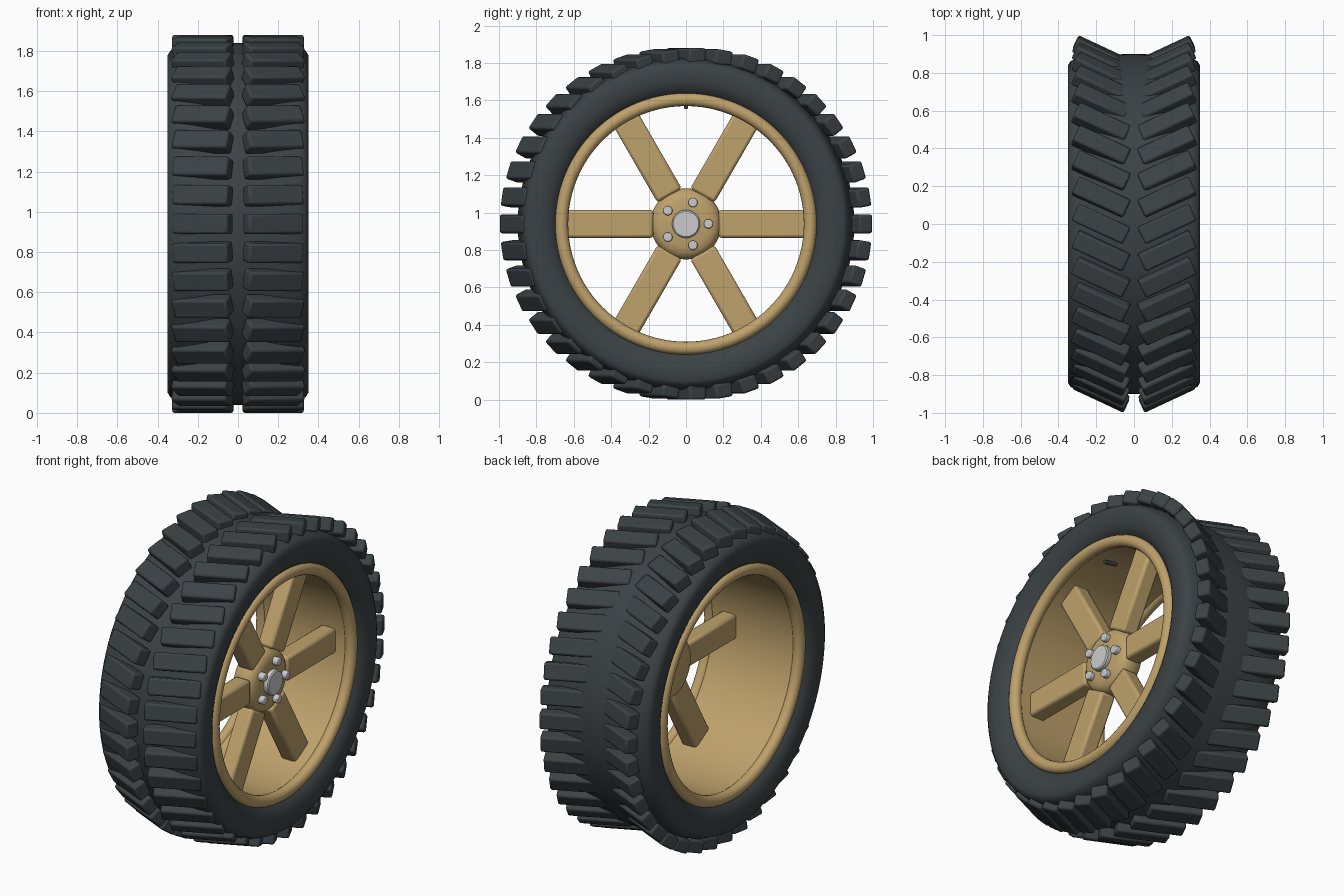
import bpy, bmesh
from math import sin, cos, pi, radians
from mathutils import Matrix, Vector

if "Cube" in bpy.data.objects:
    bpy.data.objects.remove(bpy.data.objects["Cube"])

CZ = 0.94  # axle height


def material(name, rgb):
    m = bpy.data.materials.new(name)
    m.diffuse_color = (*rgb, 1)
    m.use_nodes = True
    m.node_tree.nodes["Principled BSDF"].inputs["Base Color"].default_value = m.diffuse_color
    return m


RUBBER = material("rubber", (0.045, 0.055, 0.06))
GOLD = material("gold", (0.52, 0.36, 0.15))


def finish(name, bm, mat=None, bevel=0, segs=2, angle=35):
    bmesh.ops.recalc_face_normals(bm, faces=bm.faces)
    me = bpy.data.meshes.new(name)
    bm.to_mesh(me)
    bm.free()
    ob = bpy.data.objects.new(name, me)
    bpy.context.collection.objects.link(ob)
    ob.location.z = CZ
    if mat:
        me.materials.append(mat)
    if bevel:
        b = ob.modifiers.new("bevel", 'BEVEL')
        b.width, b.segments = bevel, segs
    bpy.ops.object.select_all(action='DESELECT')
    ob.select_set(True)
    bpy.context.view_layer.objects.active = ob
    bpy.ops.object.shade_smooth_by_angle(angle=radians(angle))
    return ob


def lathe(name, profile, mat=None, n=96, closed=True, angle=35):
    """Turn (x, radius) points around the x axle."""
    bm = bmesh.new()
    pts = [bm.verts.new((x, 0, r)) for x, r in profile]
    pairs = list(zip(pts, pts[1:]))
    if closed:
        pairs.append((pts[-1], pts[0]))
    edges = [bm.edges.new(p) for p in pairs]
    bmesh.ops.spin(bm, geom=pts + edges, cent=(0, 0, 0), axis=(1, 0, 0),
                   angle=2 * pi, steps=n, use_merge=True)
    bmesh.ops.remove_doubles(bm, verts=bm.verts, dist=1e-5)
    return finish(name, bm, mat, angle=angle)


def box(bm, matrix, size):
    bmesh.ops.create_cube(bm, size=1, matrix=matrix @ Matrix.Diagonal((*size, 1)))


# tyre carcass
half = [(0.27, 0.67), (0.305, 0.695), (0.33, 0.72), (0.345, 0.755), (0.35, 0.79),
        (0.35, 0.84), (0.335, 0.863), (0.30, 0.878), (0.22, 0.89), (0.10, 0.898)]
lathe("tyre", half + [(0, 0.9)] + [(-x, r) for x, r in reversed(half)], RUBBER, angle=50)

# chevron tread lugs, skewed about the vertical
for side, s in (("right", 1), ("left", -1)):
    bm = bmesh.new()
    for i in range(40):
        a = 2 * pi * i / 40
        m = (Matrix.Translation((s * 0.175, 0.9 * cos(a), 0.9 * sin(a)))
             @ Matrix.Rotation(s * radians(25), 4, 'Z') @ Matrix.Rotation(a, 4, 'X'))
        box(bm, m, (0.30, 0.08, 0.10))
    finish("tread_lugs_" + side, bm, RUBBER, bevel=0.012)

# rim barrel and rounded lips
lathe("rim_barrel", [(-0.30, 0.645), (0.30, 0.645), (0.30, 0.685), (-0.30, 0.685)], GOLD)
for side, s in (("right", 1), ("left", -1)):
    ring = [(s * 0.30 + 0.035 * cos(t * pi / 8), 0.665 + 0.035 * sin(t * pi / 8))
            for t in range(16)]
    lathe("rim_lip_" + side, ring, GOLD, angle=60)

# spokes
bm = bmesh.new()
for i in range(6):
    m = Matrix.Rotation(i * pi / 3, 4, 'X') @ Matrix.Translation((0.16, 0.415, 0))
    box(bm, m, (0.10, 0.48, 0.15))
finish("spokes", bm, GOLD, bevel=0.016)

# domed hub
dome = [(0.08, 0), (0.08, 0.15), (0.09, 0.175), (0.11, 0.19), (0.175, 0.19),
        (0.20, 0.178), (0.217, 0.155), (0.225, 0.12), (0.23, 0)]
lathe("hub", dome, GOLD, n=48, closed=False, angle=60)

# centre cap and wheel nuts
lathe("centre_cap", [(0.2, 0), (0.2, 0.075), (0.25, 0.075), (0.256, 0.068), (0.256, 0)],
      n=40, closed=False)
bm = bmesh.new()
for i in range(5):
    a = 2 * pi * i / 5
    m = Matrix.Translation((0.23, 0.12 * cos(a), 0.12 * sin(a))) @ Matrix.Rotation(pi / 2, 4, 'Y')
    bmesh.ops.create_cone(bm, cap_ends=True, segments=16, radius1=0.025, radius2=0.025,
                          depth=0.05, matrix=m)
finish("wheel_nuts", bm, bevel=0.006)

# valve stem
bm = bmesh.new()
bmesh.ops.create_cone(bm, cap_ends=True, segments=12, radius1=0.012, radius2=0.012, depth=0.08,
                      matrix=Matrix.Translation((0.17, 0, 0.632)) @ Matrix.Rotation(radians(100), 4, 'Y'))
finish("valve_stem", bm, RUBBER)
